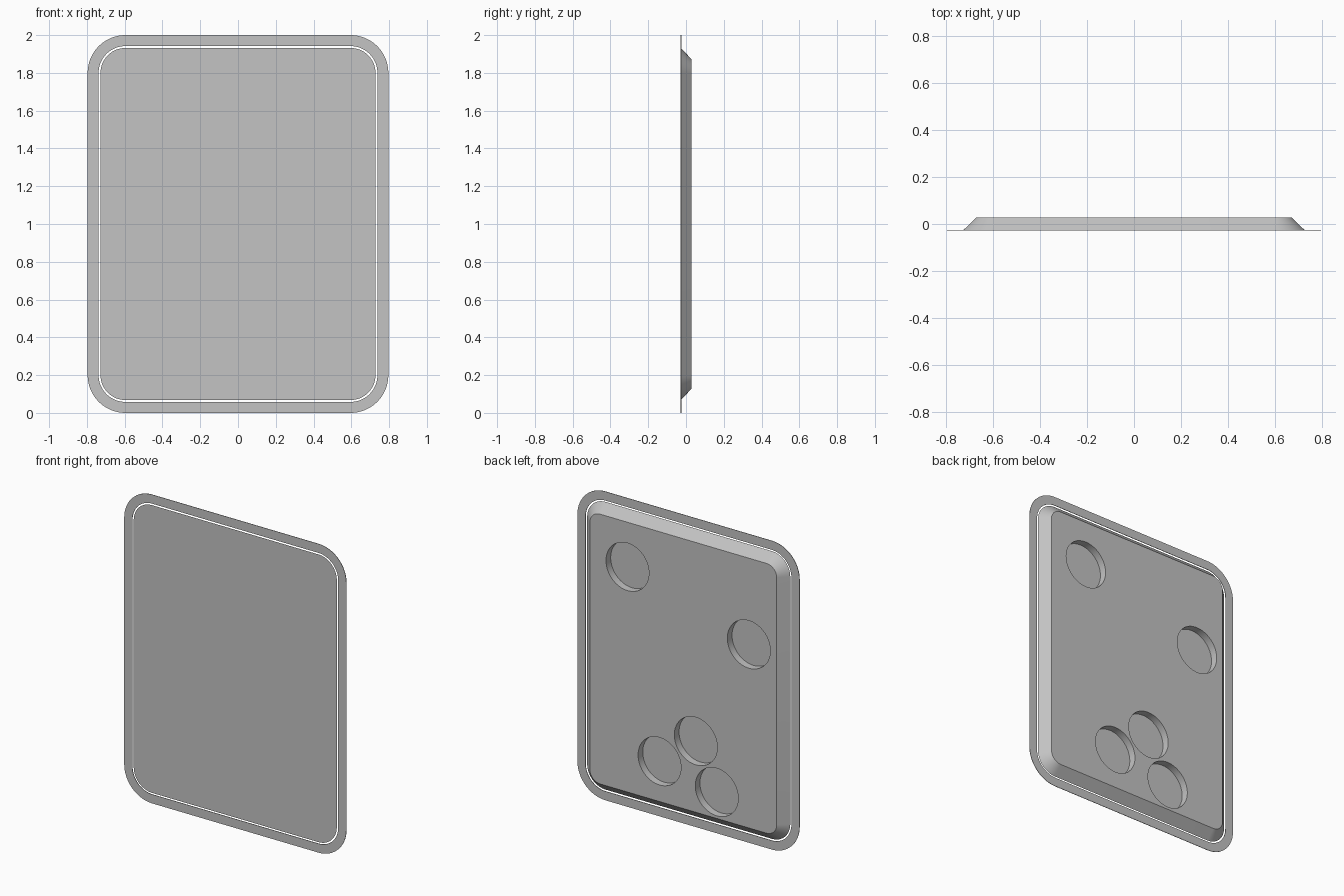
import bpy, bmesh, math

if "Cube" in bpy.data.objects:
    bpy.data.objects.remove(bpy.data.objects["Cube"])

FRONT, BACK = -0.028, 0.028      # y of the front and back planes
RIM_T = 0.003                    # thickness of the flat rim
HALF_W, HALF_H, CORNER = 0.796, 1.0, 0.2
STEPS = 16                       # segments per rounded corner

grey = bpy.data.materials.new("grey")
grey.diffuse_color = (0.55, 0.55, 0.55, 1)
grey.use_nodes = True
grey.node_tree.nodes["Principled BSDF"].inputs["Base Color"].default_value = grey.diffuse_color


def outline(bm, inset, y):
    """Ring of verts: rounded rectangle, inset evenly from the outer edge."""
    cx, cz, r = HALF_W - CORNER, HALF_H - CORNER, CORNER - inset
    verts = []
    for q, (sx, sz) in enumerate([(1, 1), (-1, 1), (-1, -1), (1, -1)]):
        for i in range(STEPS + 1):
            a = math.pi / 2 * (q + i / STEPS)
            verts.append(bm.verts.new((sx * cx + r * math.cos(a), y,
                                       1 + sz * cz + r * math.sin(a))))
    return verts


def bridge(bm, a, b):
    n = len(a)
    for i in range(n):
        j = (i + 1) % n
        bm.faces.new((a[i], a[j], b[j], b[i]))


def finish(bm, name):
    bmesh.ops.recalc_face_normals(bm, faces=bm.faces)
    mesh = bpy.data.meshes.new(name)
    bm.to_mesh(mesh)
    bm.free()
    obj = bpy.data.objects.new(name, mesh)
    mesh.materials.append(grey)
    bpy.context.collection.objects.link(obj)
    return obj


def select_only(obj):
    bpy.ops.object.select_all(action='DESELECT')
    obj.select_set(True)
    bpy.context.view_layer.objects.active = obj


# Flat outer rim, a thin frame around the panel
bm = bmesh.new()
loops = [outline(bm, i, y) for i, y in [(0, FRONT), (0, FRONT + RIM_T),
                                        (0.058, FRONT + RIM_T), (0.058, FRONT)]]
for k in range(4):
    bridge(bm, loops[k], loops[(k + 1) % 4])
rim = finish(bm, "outer_rim")

# Panel with sloped sides
bm = bmesh.new()
front = outline(bm, 0.068, FRONT)
back = outline(bm, 0.126, BACK)
bridge(bm, front, back)
bm.faces.new(front)
bm.faces.new(back)
panel = finish(bm, "panel")

# Round pockets sunk into the back of the panel
POCKETS = [(0.40, 1.585), (-0.47, 1.315), (-0.09, 0.587),
           (0.17, 0.387), (-0.24, 0.297)]
FLOOR, RADIUS, SIDES = -0.02, 0.154, 64
bm = bmesh.new()
for px, pz in POCKETS:
    rings = [[bm.verts.new((px + RADIUS * math.cos(2 * math.pi * i / SIDES), y,
                            pz + RADIUS * math.sin(2 * math.pi * i / SIDES)))
              for i in range(SIDES)] for y in (FLOOR, BACK + 0.05)]
    bridge(bm, *rings)
    for ring in rings:
        bm.faces.new(ring)
cutter = finish(bm, "pocket_cutter")
cutter.hide_render = True

cut = panel.modifiers.new("pockets", 'BOOLEAN')
cut.operation, cut.solver, cut.object = 'DIFFERENCE', 'EXACT', cutter
select_only(panel)
bpy.ops.object.modifier_apply(modifier=cut.name)
bpy.data.objects.remove(cutter)

for obj in (rim, panel):
    select_only(obj)
    bpy.ops.object.shade_smooth_by_angle(angle=math.radians(30))
